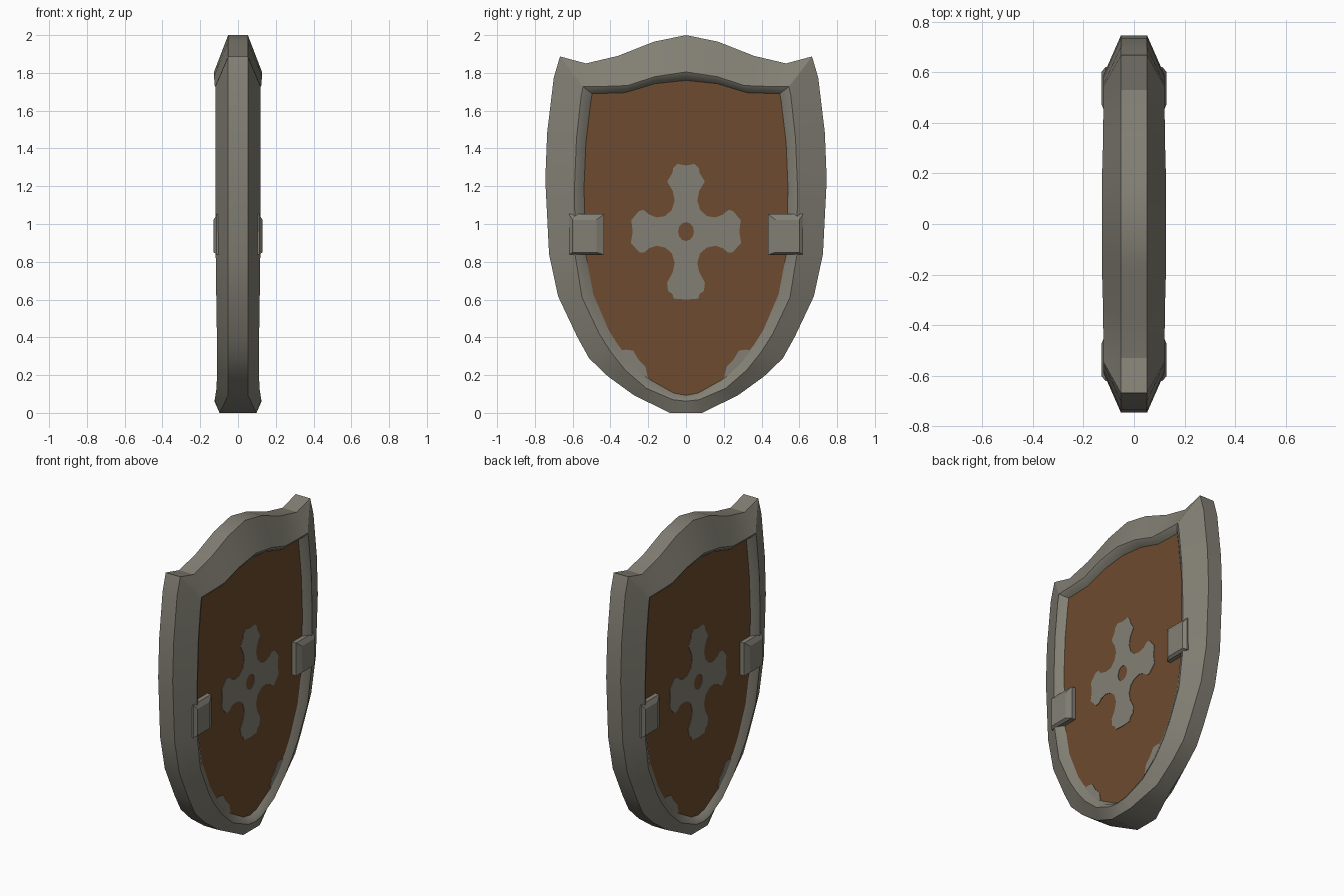
import bpy, bmesh, math

PANEL_X = 0.085          # half thickness of the wooden board
EDGE_X = 0.052           # half thickness of the outer edge


def material(name, rgb):
    m = bpy.data.materials.new(name)
    m.diffuse_color = (*rgb, 1.0)
    return m


METAL = material("grey_metal", (0.225, 0.215, 0.175))
WOOD = material("brown_wood", (0.155, 0.070, 0.028))


def finish(name, bm, mat, recalc=True):
    """Turn a quarter mesh into a front/back and left/right mirrored object."""
    if recalc:
        bmesh.ops.recalc_face_normals(bm, faces=bm.faces)
    me = bpy.data.meshes.new(name)
    bm.to_mesh(me)
    bm.free()
    me.materials.append(mat)
    ob = bpy.data.objects.new(name, me)
    bpy.context.collection.objects.link(ob)
    mod = ob.modifiers.new("mirror", "MIRROR")
    mod.use_axis = (True, True, False)
    mod.merge_threshold = 0.0005
    bpy.ops.object.select_all(action="DESELECT")
    ob.select_set(True)
    bpy.context.view_layer.objects.active = ob
    bpy.ops.object.modifier_apply(modifier=mod.name)
    return ob


def plate(name, points, x0, x1, mat):
    """Thin plate from a (y, z) outline, left open along the mirror seam."""
    bm = bmesh.new()
    low = [bm.verts.new((x0, y, z)) for y, z in points]
    top = [bm.verts.new((x1, y, z)) for y, z in points]
    bm.faces.new(top)
    n = len(points)
    for i in range(n):
        j = (i + 1) % n
        if points[i][0] or points[j][0]:
            bm.faces.new((low[i], low[j], top[j], top[i]))
    return finish(name, bm, mat)


# Half outline from top centre to bottom centre:
# outer edge (y, z), ridge (y, z), board edge (y, z), ridge height x
ROWS = [
    (0.000, 2.000, 0.000, 1.805, 0.000, 1.760, 0.127),
    (0.170, 1.965, 0.165, 1.780, 0.164, 1.743, 0.127),
    (0.360, 1.890, 0.310, 1.733, 0.323, 1.695, 0.123),
    (0.530, 1.850, 0.450, 1.728, 0.420, 1.692, 0.121),
    (0.667, 1.887, 0.545, 1.727, 0.497, 1.690, 0.120),
    (0.700, 1.775, 0.555, 1.680, 0.505, 1.640, 0.120),
    (0.735, 1.484, 0.580, 1.450, 0.530, 1.430, 0.120),
    (0.745, 1.235, 0.590, 1.200, 0.540, 1.190, 0.120),
    (0.725, 0.840, 0.587, 0.835, 0.530, 0.835, 0.118),
    (0.677, 0.617, 0.550, 0.610, 0.490, 0.627, 0.115),
    (0.577, 0.405, 0.460, 0.420, 0.410, 0.440, 0.112),
    (0.513, 0.289, 0.400, 0.325, 0.360, 0.360, 0.110),
    (0.413, 0.193, 0.320, 0.225, 0.285, 0.265, 0.110),
    (0.275, 0.093, 0.210, 0.130, 0.190, 0.175, 0.114),
    (0.085, 0.000, 0.070, 0.070, 0.065, 0.105, 0.123),
    (0.000, 0.000, 0.000, 0.062, 0.000, 0.093, 0.125),
]

# Metal rim: strips from the outer edge over the ridge and lip to the board
bm = bmesh.new()
rings = []
for oy, oz, ry, rz, iy, iz, rx in ROWS:
    ex = EDGE_X if oz > 0.01 else 0.098
    ly, lz = ry + 0.45 * (iy - ry), rz + 0.45 * (iz - rz)
    section = [(0, oy, oz), (ex, oy, oz), (rx, ry, rz),
               (rx - 0.010, ly, lz), (PANEL_X, iy, iz)]
    rings.append([bm.verts.new(p) for p in section])
for a, b in zip(rings, rings[1:]):
    for k in range(4):
        bm.faces.new((a[k], a[k + 1], b[k + 1], b[k]))
finish("metal_rim", bm, METAL, recalc=False)
bpy.ops.object.shade_smooth_by_angle(angle=math.radians(28))

# Wooden board filling the rim
bm = bmesh.new()
bm.faces.new([bm.verts.new((PANEL_X, r[4], r[5])) for r in reversed(ROWS)])
finish("wooden_board", bm, WOOD, recalc=False)

# Side clips: tapered blocks that reach over the rim onto the board
bm = bmesh.new()
base = [(0.435, 0.838), (0.62, 0.838), (0.62, 1.052), (0.435, 1.052)]
face = [(0.474, 0.850), (0.60, 0.850), (0.60, 1.022), (0.474, 1.022)]
low = [bm.verts.new((0.080, y, z)) for y, z in base]
mid = [bm.verts.new((0.113, y, z)) for y, z in base]
top = [bm.verts.new((0.129, y, z)) for y, z in face]
for a, b in ((low, mid), (mid, top)):
    for i in range(4):
        j = (i + 1) % 4
        bm.faces.new((a[i], a[j], b[j], b[i]))
bm.faces.new(top)
bm.faces.new(low)
finish("side_clips", bm, METAL)

# Painted cross with a round hole in the middle
cross = [
    (0, 1.310), (0.045, 1.318), (0.068, 1.295), (0.072, 1.270), (0.100, 1.225),
    (0.070, 1.175), (0.060, 1.125), (0.075, 1.075), (0.110, 1.042),
    (0.155, 1.035), (0.195, 1.050), (0.225, 1.075), (0.250, 1.068),
    (0.290, 1.020), (0.282, 0.960), (0.292, 0.900), (0.245, 0.848),
    (0.220, 0.850), (0.195, 0.872), (0.155, 0.885), (0.110, 0.875),
    (0.075, 0.845), (0.060, 0.795), (0.070, 0.745), (0.100, 0.690),
    (0.095, 0.645), (0.072, 0.630), (0.065, 0.605), (0, 0.600),
]
hole = [(0, 0.910)] + [
    (0.042 * math.cos(t), 0.960 + 0.05 * math.sin(t))
    for t in (math.radians(a) for a in range(-60, 61, 30))] + [(0, 1.010)]
plate("painted_cross", cross + hole, PANEL_X, PANEL_X + 0.003, METAL)

# Painted patches at the lower edges of the board
patch = [(0.345, 0.330), (0.320, 0.335), (0.280, 0.330), (0.250, 0.280),
         (0.215, 0.245), (0.200, 0.180), (0.290, 0.255)]
plate("painted_lower_patches", patch, PANEL_X, PANEL_X + 0.003, METAL)
